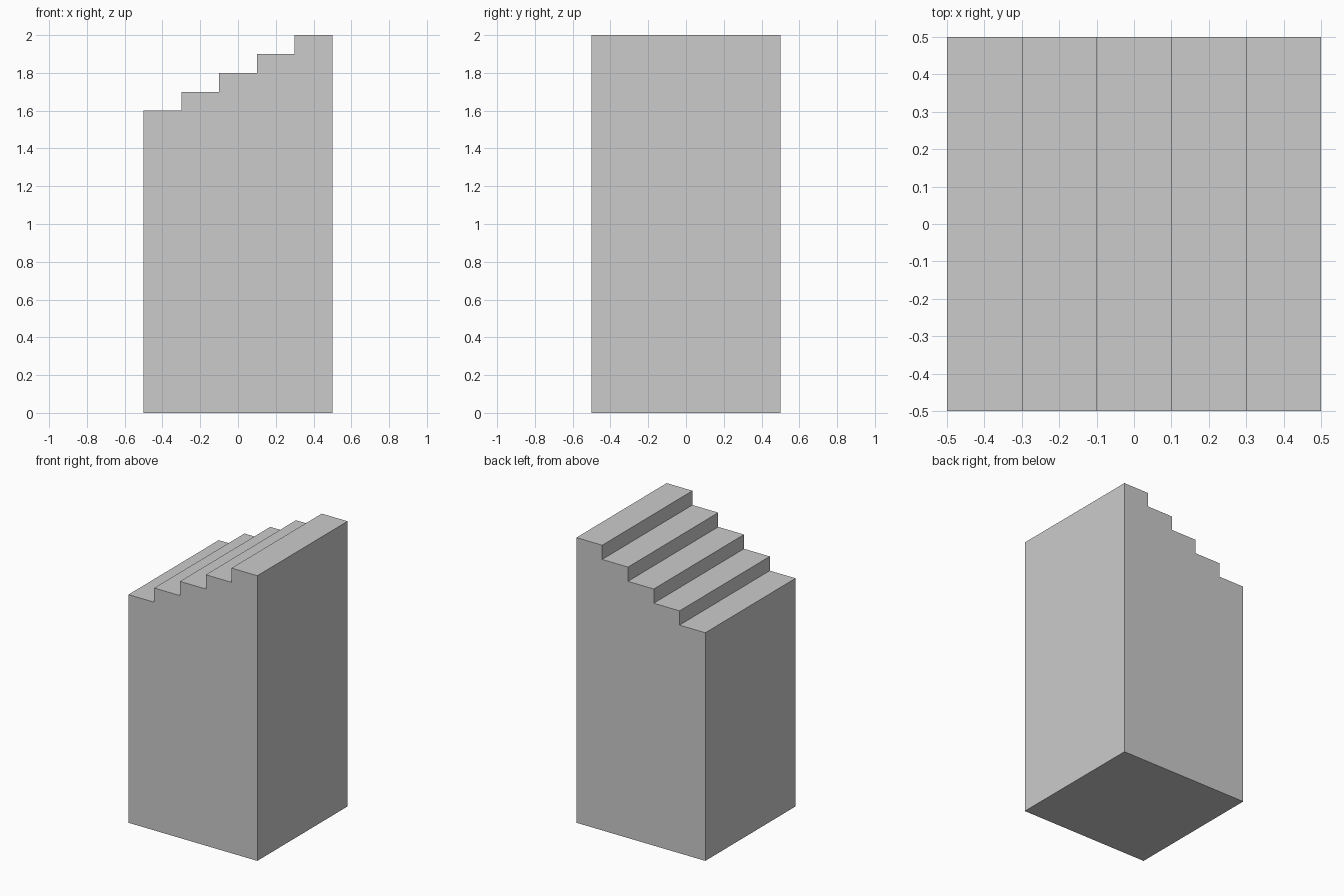
import bpy
import bmesh

if "Cube" in bpy.data.objects:
    bpy.data.objects.remove(bpy.data.objects["Cube"])

STEPS = 5
TREAD = 0.2
RISE = 0.1
BASE_HEIGHT = 1.6
HALF = 0.5

# Stepped side profile (x, z), climbing towards +x
profile = [(HALF, 0), (-HALF, 0)]
for i in range(STEPS):
    z = BASE_HEIGHT + i * RISE
    x = -HALF + i * TREAD
    profile += [(x, z), (x + TREAD, z)]
profile.reverse()

# Solid block: profile face at the front, extruded to the back
bm = bmesh.new()
face = bm.faces.new([bm.verts.new((x, -HALF, z)) for x, z in profile])
result = bmesh.ops.extrude_face_region(bm, geom=[face])
moved = [g for g in result["geom"] if isinstance(g, bmesh.types.BMVert)]
bmesh.ops.translate(bm, verts=moved, vec=(0, 2 * HALF, 0))
bmesh.ops.recalc_face_normals(bm, faces=bm.faces[:])

mesh = bpy.data.meshes.new("stepped_block")
bm.to_mesh(mesh)
bm.free()
bpy.context.collection.objects.link(bpy.data.objects.new("stepped_block", mesh))
